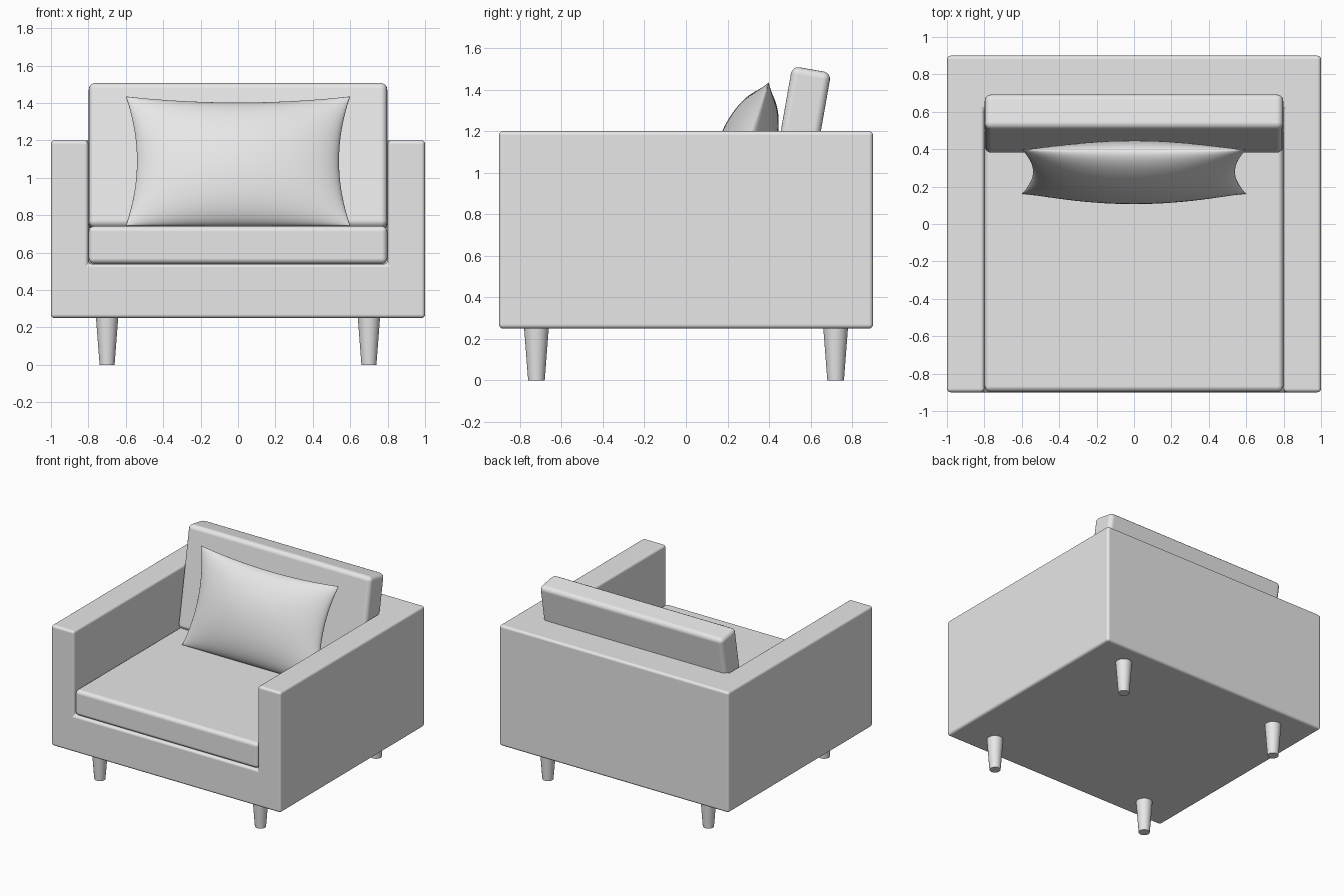
import bpy, bmesh, math
from mathutils import Matrix, Vector

cube = bpy.data.objects.get("Cube")
if cube:
    bpy.data.objects.remove(cube, do_unlink=True)

fabric = bpy.data.materials.new("light_grey")
fabric.use_nodes = True
GREY = (0.8, 0.8, 0.8, 1)
fabric.diffuse_color = GREY
fabric.node_tree.nodes["Principled BSDF"].inputs["Base Color"].default_value = GREY


def finish(name, bm, smooth=True):
    """Turn a bmesh into a named, coloured object."""
    bmesh.ops.recalc_face_normals(bm, faces=bm.faces)
    for face in bm.faces:
        face.smooth = smooth
    mesh = bpy.data.meshes.new(name)
    bm.to_mesh(mesh)
    bm.free()
    mesh.materials.append(fabric)
    obj = bpy.data.objects.new(name, mesh)
    bpy.context.collection.objects.link(obj)
    return obj


def box(name, low, high):
    low, high = Vector(low), Vector(high)
    bm = bmesh.new()
    bmesh.ops.create_cube(bm, size=1)
    for v in bm.verts:
        v.co = (low + high) / 2 + v.co * (high - low)
    return finish(name, bm)


def soften(obj, width):
    mod = obj.modifiers.new("rounded_edges", "BEVEL")
    mod.width = width
    mod.segments = 4
    mod.limit_method = "ANGLE"
    mod.harden_normals = True


# Frame: one block with the seat well cut out, open at the front
frame = box("frame", (-1, -0.9, 0.25), (1, 0.9, 1.2))
well = box("well_cutter", (-0.8, -1.2, 0.54), (0.8, 0.61, 1.5))
well.hide_render = True
cut = frame.modifiers.new("well", "BOOLEAN")
cut.object = well
cut.operation = "DIFFERENCE"
cut.solver = "EXACT"
bpy.context.view_layer.objects.active = frame
bpy.ops.object.modifier_apply(modifier=cut.name)
bpy.data.objects.remove(well, do_unlink=True)
for poly in frame.data.polygons:
    poly.use_smooth = True
soften(frame, 0.02)

# Cushions
seat = box("seat_cushion", (-0.798, -0.897, 0.54), (0.798, 0.61, 0.742))
soften(seat, 0.03)

back = box("back_cushion", (-0.798, 0, 0), (0.798, 0.19, 0.785))
back.location = (0, 0.375, 0.74)
back.rotation_euler.x = math.radians(-10)
soften(back, 0.035)

# Throw pillow: two bulged sheets meeting at a pinched seam
N = 32
bm = bmesh.new()
bmesh.ops.create_grid(bm, x_segments=N, y_segments=N, size=1)
sheets = [list(bm.verts)]
copy = bmesh.ops.duplicate(bm, geom=bm.verts[:] + bm.edges[:] + bm.faces[:])
sheets.append([g for g in copy["geom"] if isinstance(g, bmesh.types.BMVert)])
for side, verts in zip((-1, 1), sheets):
    for v in verts:
        # Crowd the rows towards the seam
        u = math.sin(v.co.x * math.pi / 2)
        w = math.sin(v.co.y * math.pi / 2)
        du, dw = max(0, 1 - u * u), max(0, 1 - w * w)
        x = 0.6 * u * (1 - 0.1 * dw)
        z = 0.365 * w * (1 - (0.1 if w > 0 else 0) * du)
        v.co = (x, side * 0.14 * (du * dw) ** 0.58, z)
bmesh.ops.remove_doubles(bm, verts=bm.verts, dist=0.0005)
pillow = finish("throw_pillow", bm)
pillow.matrix_world = Matrix.Translation((0, 0.28, 1.09)) @ Matrix.Rotation(math.radians(-19), 4, "X")

# Tapered legs
for x, side in ((-0.7, "right"), (0.7, "left")):
    for y, end in ((-0.72, "front"), (0.72, "back")):
        bm = bmesh.new()
        bmesh.ops.create_cone(bm, cap_ends=True, segments=32, radius1=0.04, radius2=0.06,
                              depth=0.26, matrix=Matrix.Translation((x, y, 0.13)))
        leg = finish(f"{end}_{side}_leg", bm)
        bpy.ops.object.select_all(action="DESELECT")
        leg.select_set(True)
        bpy.context.view_layer.objects.active = leg
        bpy.ops.object.shade_smooth_by_angle()
